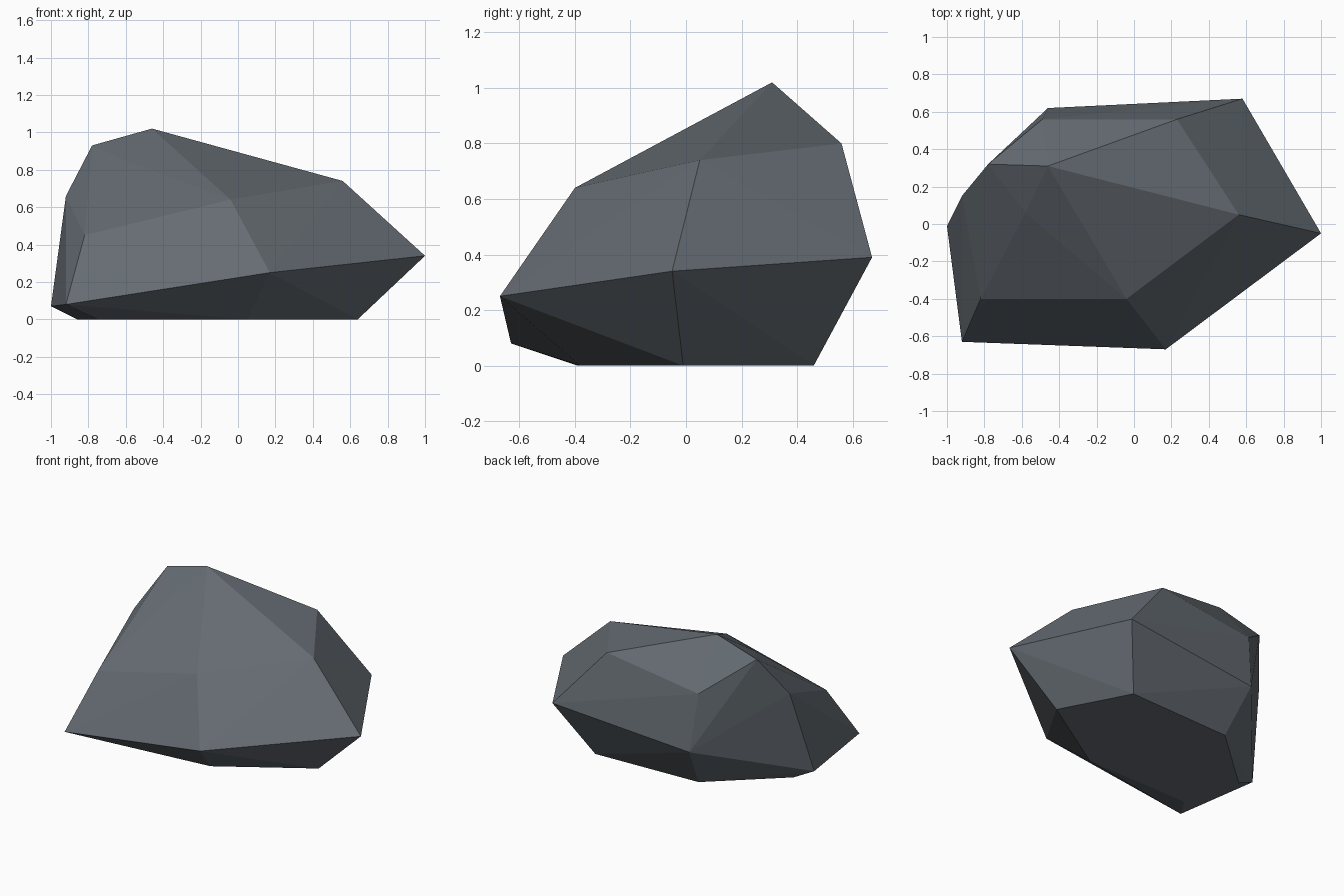
import bpy
import bmesh

# Start clean: only the default cube goes
default_cube = bpy.data.objects.get("Cube")
if default_cube:
    bpy.data.objects.remove(default_cube, do_unlink=True)


def make_material(name, colour):
    material = bpy.data.materials.new(name)
    material.use_nodes = True
    material.diffuse_color = colour
    shader = material.node_tree.nodes["Principled BSDF"]
    shader.inputs["Base Color"].default_value = colour
    shader.inputs["Roughness"].default_value = 0.9
    return material


def make_faceted_stone(name, corner_groups, material):
    """Wrap the corner points in flat facets, merging facets that are level."""
    mesh = bpy.data.meshes.new(name)
    bm = bmesh.new()
    for group in corner_groups:
        for corner in group:
            bm.verts.new(corner)
    bmesh.ops.convex_hull(bm, input=bm.verts[:], use_existing_faces=False)
    loose = [v for v in bm.verts if not v.link_faces]
    bmesh.ops.delete(bm, geom=loose, context="VERTS")
    bmesh.ops.dissolve_limit(bm, angle_limit=0.01, verts=bm.verts[:], edges=bm.edges[:])
    bmesh.ops.recalc_face_normals(bm, faces=bm.faces[:])
    bm.to_mesh(mesh)
    bm.free()
    mesh.materials.append(material)
    stone = bpy.data.objects.new(name, mesh)
    bpy.context.scene.collection.objects.link(stone)
    return stone


# Flat base resting on the ground
base_corners = [(.64, -.01, 0), (.39, .46, 0), (-.4, .43, 0),
                (-.86, .02, 0), (-.75, -.39, 0), (.05, -.38, 0)]

# Widest belt, rising towards the pointed end
belt_corners = [(1, -.05, .34), (.58, .67, .39), (-.46, .62, .3),
                (-1, -.01, .07), (-.92, -.63, .08), (.17, -.67, .25)]

# Sloping shoulder
shoulder_corners = [(.56, .05, .74), (.23, .56, .8), (-.49, .56, .7),
                    (-.92, .15, .66), (-.82, -.4, .45), (-.04, -.4, .64)]

# Off-centre crown
crown_corners = [(-.46, .31, 1.02), (-.78, .32, .93), (-.58, .06, .84)]

slate = make_material("slate grey", (.13, .15, .17, 1))
make_faceted_stone("rock", [base_corners, belt_corners, shoulder_corners, crown_corners], slate)
